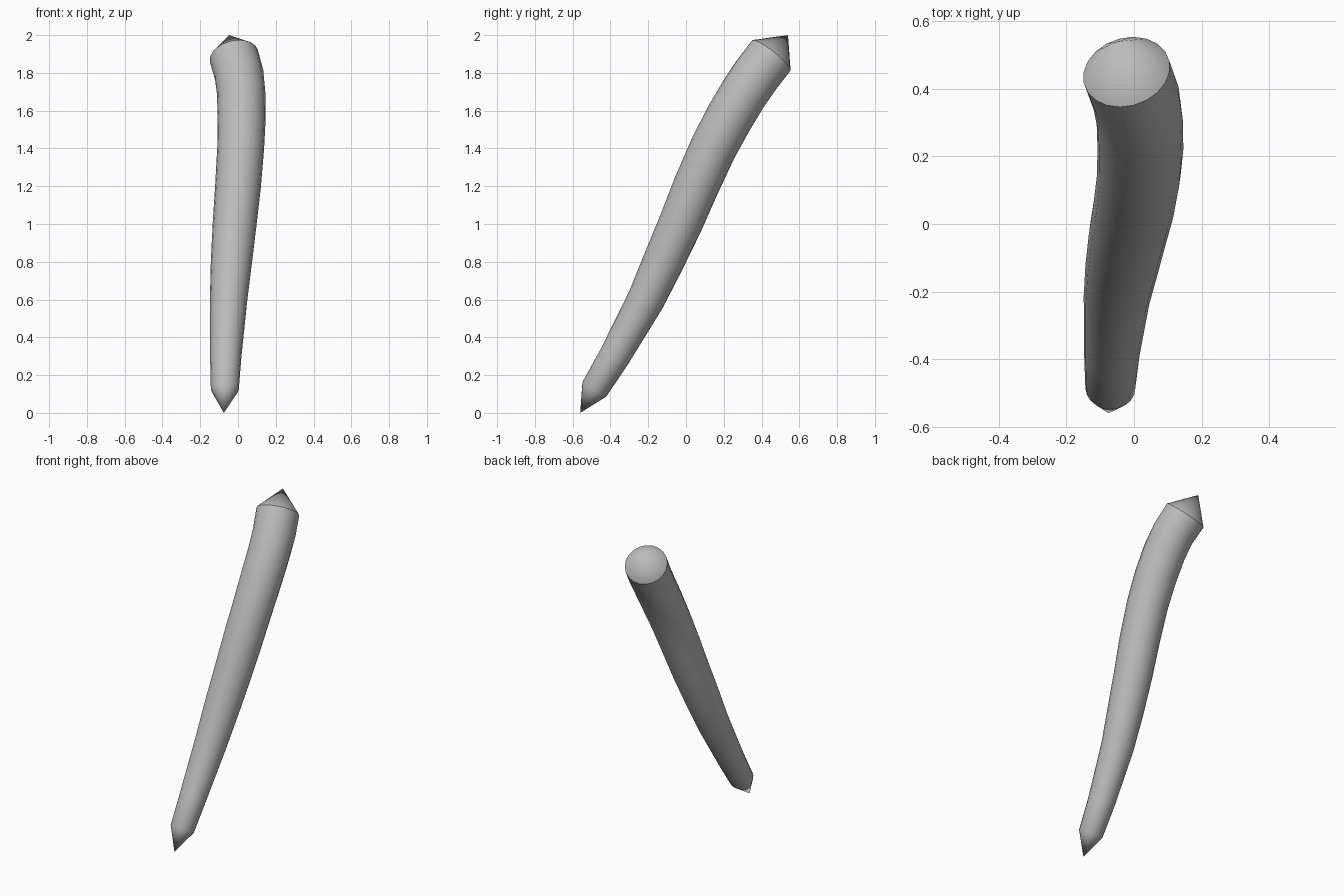
import bpy, bmesh, math
from mathutils import Vector

cube = bpy.data.objects.get("Cube")
if cube:
    bpy.data.objects.remove(cube, do_unlink=True)

SIDES = 20

# Centre line as x, y, z, radius; the two zero radii are the pointed ends
PATH = [
    (-.075, -.56, 0, 0),
    (-.07, -.485, .125, .074),
    (-.065, -.378, .3, .083),
    (-.05, -.212, .6, .099),
    (-.035, -.12, .8, .109),
    (-.018, -.03, 1, .116),
    (0, .053, 1.2, .121),
    (.014, .143, 1.4, .124),
    (.019, .222, 1.55, .127),
    (.017, .305, 1.69, .128),
    (.006, .373, 1.79, .13),
    (-.022, .45, 1.89, .131),
    (-.048, .54, 2, 0),
]

# Plain grey surface
grey = bpy.data.materials.new("plain grey")
grey.use_nodes = True
colour = (.5, .5, .5, 1)
grey.diffuse_color = colour
grey.node_tree.nodes["Principled BSDF"].inputs["Base Color"].default_value = colour

# Rings set square to the centre line
bm = bmesh.new()
points = [Vector(p[:3]) for p in PATH]
rings = []
for i in range(1, len(PATH) - 1):
    along = (points[i + 1] - points[i - 1]).normalized()
    side = Vector((0, -1, 0)).cross(along).normalized()
    up = along.cross(side)
    ring = []
    for k in range(SIDES):
        a = math.tau * k / SIDES
        offset = side * math.cos(a) + up * math.sin(a)
        ring.append(bm.verts.new(points[i] + offset * PATH[i][3]))
    rings.append(ring)

# Tapered shaft between the rings
for low, high in zip(rings, rings[1:]):
    for k in range(SIDES):
        n = (k + 1) % SIDES
        bm.faces.new((low[k], low[n], high[n], high[k]))

# Pointed cones closing both ends
for tip, ring in ((points[0], rings[0]), (points[-1], rings[-1])):
    apex = bm.verts.new(tip)
    for k in range(SIDES):
        bm.faces.new((ring[k], ring[(k + 1) % SIDES], apex))

bmesh.ops.recalc_face_normals(bm, faces=bm.faces)
mesh = bpy.data.meshes.new("curved_shaft")
bm.to_mesh(mesh)
bm.free()
mesh.materials.append(grey)
shaft = bpy.data.objects.new("curved_shaft", mesh)
bpy.context.collection.objects.link(shaft)

# Smooth sides with crisp rims at the cones
bpy.ops.object.select_all(action="DESELECT")
shaft.select_set(True)
bpy.context.view_layer.objects.active = shaft
bpy.ops.object.shade_smooth_by_angle(angle=math.radians(35))
